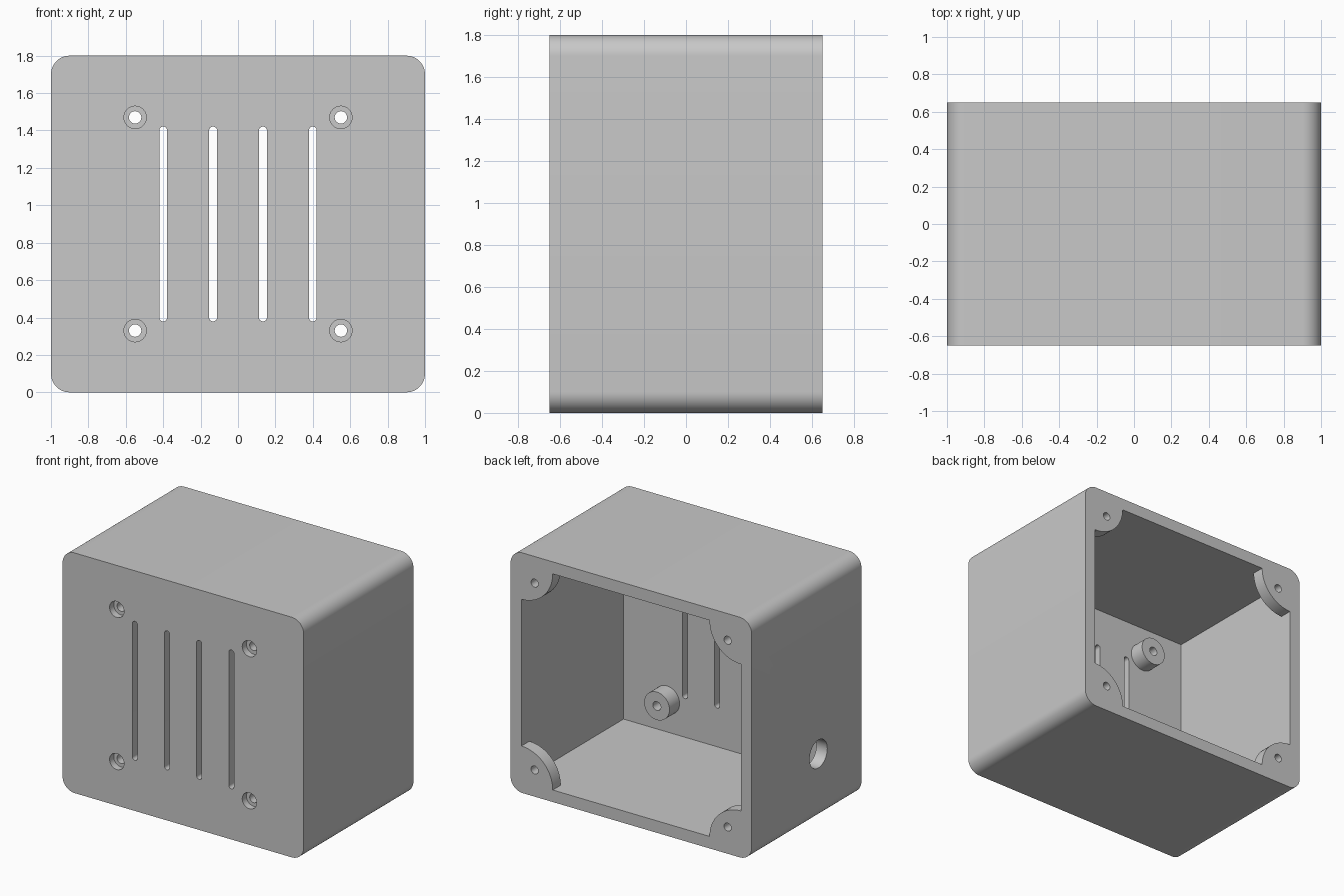
import bpy, bmesh
from math import sin, cos, pi, radians
from mathutils import Matrix

cube = bpy.data.objects.get("Cube")
if cube:
    bpy.data.objects.remove(cube, do_unlink=True)

WIDTH, DEPTH, HEIGHT, WALL = 2.0, 1.3, 1.8, 0.09
MID = HEIGHT / 2
FRONT, BACK = -DEPTH / 2, DEPTH / 2
CORNERS = [(1, 1), (-1, 1), (-1, -1), (1, -1)]

grey = bpy.data.materials.new("plain grey")
grey.use_nodes = True
colour = (0.58, 0.58, 0.58, 1)
grey.diffuse_color = colour
grey.node_tree.nodes["Principled BSDF"].inputs["Base Color"].default_value = colour


def arc(x, z, r, start, end, steps):
    angles = [radians(start + (end - start) * i / steps) for i in range(steps + 1)]
    return [(x + r * cos(a), z + r * sin(a)) for a in angles]


def circle(x, z, r):
    return arc(x, z, r, 0, 360, 40)[:-1]


def prism(name, outline, y0, y1, turn=0):
    """Extrude an x-z outline along y, then turn it about the z axis."""
    bm = bmesh.new()
    face = bm.faces.new([bm.verts.new((x, y0, z)) for x, z in outline])
    extruded = bmesh.ops.extrude_face_region(bm, geom=[face])["geom"]
    verts = [v for v in extruded if isinstance(v, bmesh.types.BMVert)]
    bmesh.ops.translate(bm, verts=verts, vec=(0, y1 - y0, 0))
    bm.transform(Matrix.Rotation(radians(turn), 4, "Z"))
    bmesh.ops.recalc_face_normals(bm, faces=bm.faces)
    mesh = bpy.data.meshes.new(name)
    bm.to_mesh(mesh)
    bm.free()
    mesh.materials.append(grey)
    obj = bpy.data.objects.new(name, mesh)
    bpy.context.collection.objects.link(obj)
    return obj


def combine(target, tool, operation="DIFFERENCE"):
    mod = target.modifiers.new(tool.name, "BOOLEAN")
    mod.operation, mod.solver, mod.object = operation, "EXACT", tool
    bpy.context.view_layer.objects.active = target
    bpy.ops.object.modifier_apply(modifier=mod.name)
    bpy.data.objects.remove(tool, do_unlink=True)


# Outer block with rounded long edges
radius = 0.1
outline = []
for i, (sx, sz) in enumerate(CORNERS):
    outline += arc(sx * (WIDTH / 2 - radius), MID + sz * (MID - radius), radius,
                   90 * i, 90 * i + 90, 12)
box = prism("enclosure_box", outline, FRONT, BACK)

# Chamber, then a mouth whose concave corners leave the lid bosses standing
half_x, half_z = WIDTH / 2 - WALL, MID - WALL
lug = 0.095
chamber = [(sx * half_x, MID + sz * half_z) for sx, sz in CORNERS]
combine(box, prism("chamber", chamber, FRONT + WALL, BACK - lug))
mouth = []
for i, (sx, sz) in enumerate(CORNERS):
    mouth += arc(sx * half_x, MID + sz * half_z, 0.26, 90 * i + 270, 90 * i + 180, 16)
combine(box, prism("mouth", mouth, BACK - lug - 0.1, BACK + 0.1))

# Lid screw holes, mounting posts and counterbored front holes
for sx, sz in CORNERS:
    combine(box, prism("lid_hole", circle(sx * 0.8, MID + sz * 0.7, 0.03),
                       BACK - 0.2, BACK + 0.1))
    x, z = sx * 0.55, MID + sz * 0.57
    combine(box, prism("post", circle(x, z, 0.105), FRONT + 0.07, -0.44), "UNION")
    combine(box, prism("post_hole", circle(x, z, 0.033), FRONT - 0.1, -0.3))
    combine(box, prism("counterbore", circle(x, z, 0.06), FRONT - 0.1, FRONT + 0.05))

# Ventilation slots
for i in range(4):
    x, r, reach = -0.4 + i * 0.8 / 3, 0.021, 0.5
    slot = arc(x, MID + reach, r, 0, 180, 12) + arc(x, MID - reach, r, 180, 360, 12)
    combine(box, prism("slot", slot, FRONT - 0.1, FRONT + 0.2))

# Cable hole through the side wall
combine(box, prism("cable_hole", circle(-0.14, 0.5, 0.105), 0.8, 1.1, turn=90))

bpy.ops.object.select_all(action="DESELECT")
box.select_set(True)
bpy.context.view_layer.objects.active = box
bpy.ops.object.shade_smooth_by_angle(angle=radians(30))
